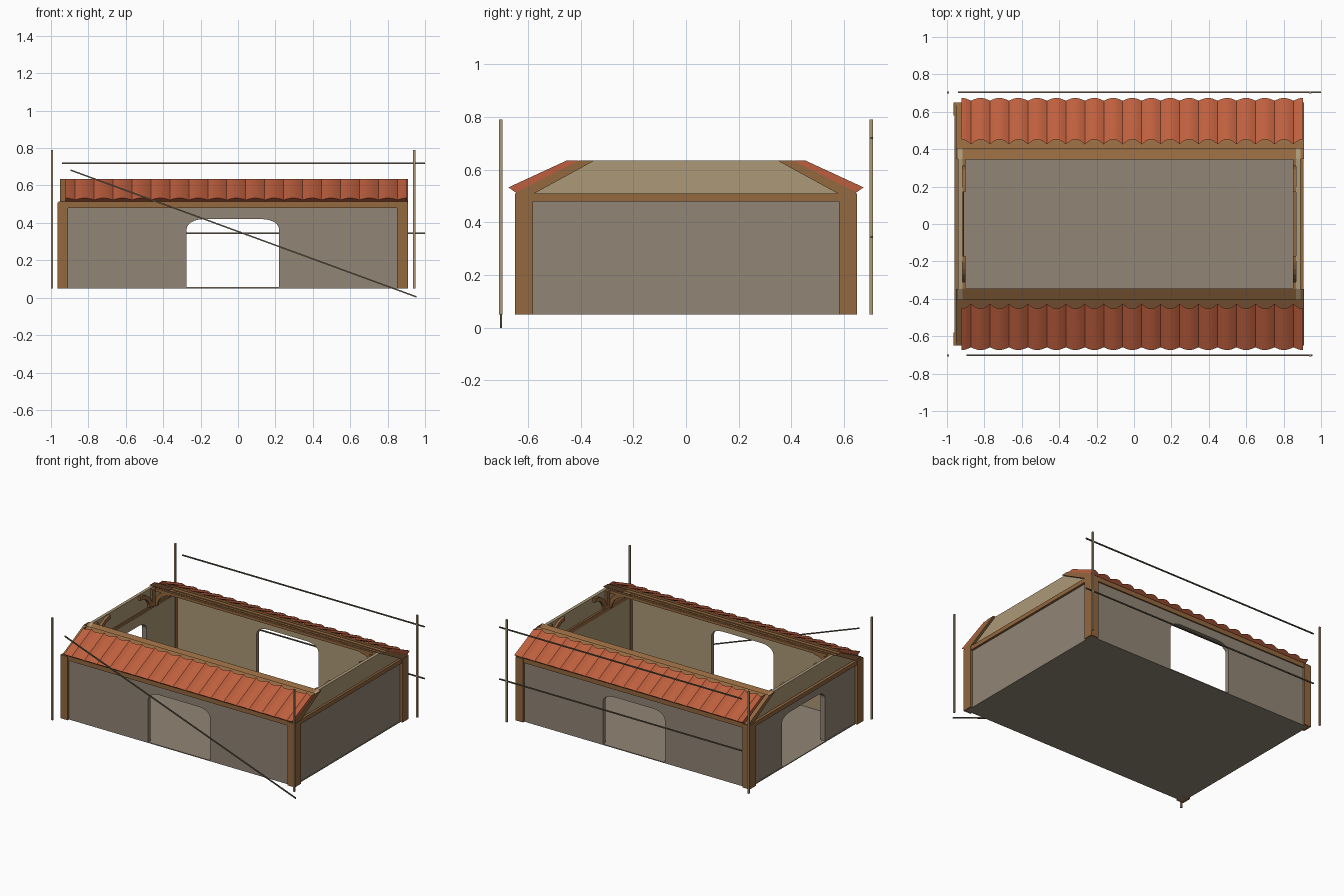
import bpy, bmesh, math
from mathutils import Vector

if "Cube" in bpy.data.objects:
    bpy.data.objects.remove(bpy.data.objects["Cube"])


def material(name, hexcode):
    def lin(c):
        c /= 255
        return c / 12.92 if c < 0.04045 else ((c + 0.055) / 1.055) ** 2.4
    m = bpy.data.materials.new(name)
    m.diffuse_color = [lin(int(hexcode[i:i + 2], 16)) for i in (0, 2, 4)] + [1]
    m.use_nodes = True
    m.node_tree.nodes["Principled BSDF"].inputs["Base Color"].default_value = m.diffuse_color
    return m


GREY = material("grey plaster", "918575")
CREAM = material("cream plaster", "AC9877")
BROWN = material("brown timber", "93683F")
ORANGE = material("orange tile", "BE5F3E")
ROPE = material("rope", "6A604F")


def finish(name, bm, mats, cap_fix=True):
    if cap_fix:
        bmesh.ops.recalc_face_normals(bm, faces=bm.faces)
    me = bpy.data.meshes.new(name)
    bm.to_mesh(me)
    bm.free()
    for m in mats:
        me.materials.append(m)
    ob = bpy.data.objects.new(name, me)
    bpy.context.collection.objects.link(ob)
    return ob


def prism(name, pts, axis, a, b, mats, inward=None):
    """Extrude a profile along x (profile y,z) or y (profile x,z)."""
    bm = bmesh.new()

    def place(p, d):
        return (d, p[0], p[1]) if axis == 'x' else (p[0], d, p[1])
    lo = [bm.verts.new(place(p, a)) for p in pts]
    hi = [bm.verts.new(place(p, b)) for p in pts]
    bm.faces.new(lo)
    bm.faces.new(hi)
    for i in range(len(pts)):
        j = (i + 1) % len(pts)
        bm.faces.new((lo[i], lo[j], hi[j], hi[i]))
    bmesh.ops.recalc_face_normals(bm, faces=bm.faces)
    if inward:
        for f in bm.faces:
            if f.normal.dot(Vector(inward)) > 0.9 and len(f.verts) == len(pts):
                f.material_index = 1
    bmesh.ops.triangulate(bm, faces=[f for f in bm.faces if len(f.verts) > 4])
    return finish(name, bm, mats)


def box(name, x0, x1, y0, y1, z0, z1, mat):
    return prism(name, [(x0, z0), (x1, z0), (x1, z1), (x0, z1)], 'y', y0, y1, [mat])


def wall_profile(u0, u1, door=None):
    pts = [(u0, 0.05)]
    if door:
        d0, d1 = door
        rx, rz, top, n = 0.09, 0.055, 0.42, 6
        pts.append((d0, 0.05))
        for i in range(n + 1):
            t = math.pi / 2 * i / n
            pts.append((d0 + rx - rx * math.cos(t), top - rz + rz * math.sin(t)))
        for i in range(n + 1):
            t = math.pi / 2 * i / n
            pts.append((d1 - rx + rx * math.sin(t), top - rz + rz * math.cos(t)))
        pts.append((d1, 0.05))
    return pts + [(u1, 0.05), (u1, 0.49), (u0, 0.49)]


# Floor and four walls
box("floor", -0.95, 0.895, -0.635, 0.635, 0.05, 0.056, GREY)
door = (-0.275, 0.22)
long_wall = wall_profile(-0.945, 0.89, door)
prism("front_wall", long_wall, 'y', -0.635, -0.605, [GREY, CREAM], (0, 1, 0))
prism("back_wall", long_wall, 'y', 0.605, 0.635, [GREY, CREAM], (0, -1, 0))
prism("left_wall", wall_profile(-0.63, 0.63, (-0.24, 0.255)), 'x', -0.945, -0.91,
      [GREY, CREAM], (1, 0, 0))
prism("right_wall", wall_profile(-0.63, 0.63), 'x', 0.855, 0.89,
      [GREY, CREAM], (-1, 0, 0))

# Corner posts and top beams
for sx, x0, x1 in (("left", -0.965, -0.908), ("right", 0.85, 0.91)):
    for sy, y0, y1 in (("front", -0.65, -0.58), ("back", 0.58, 0.65)):
        box(f"{sy}_{sx}_post", x0, x1, y0, y1, 0.05, 0.51, BROWN)
    box(f"{sx}_beam", x0 + 0.004, x1 - 0.004, -0.645, 0.645, 0.48, 0.51, BROWN)
for sy, y0, y1 in (("front", -0.645, -0.595), ("back", 0.595, 0.645)):
    box(f"{sy}_beam", -0.96, 0.905, y0, y1, 0.48, 0.513, BROWN)

# Truncated gables
gable = [(-0.585, 0.505), (0.585, 0.505), (0.347, 0.635), (-0.347, 0.635)]
prism("left_gable", gable, 'x', -0.94, -0.918, [CREAM])
prism("right_gable", gable, 'x', 0.867, 0.89, [CREAM])


def deck(name, s):
    """Hollow timber roof deck, open along the horizontal cut at the top."""
    bm = bmesh.new()
    prof = [(0.404, 0.635), (0.647, 0.514), (0.585, 0.505), (0.347, 0.635)]
    a = [bm.verts.new((-0.952, s * y, z)) for y, z in prof]
    b = [bm.verts.new((0.908, s * y, z)) for y, z in prof]
    for i in range(3):
        bm.faces.new((a[i], a[i + 1], b[i + 1], b[i]))
    bm.faces.new(a)
    bm.faces.new(b)
    finish(name, bm, [BROWN])


def tiles(name, s):
    """Corrugated tile layer above the deck."""
    bm = bmesh.new()
    waves, seg = 18, 8
    rows = []
    for i in range(waves * seg + 1):
        x = -0.922 + 1.825 * i / (waves * seg)
        t = 0.45 + 0.55 * abs(math.cos(math.pi * i / seg))
        rows.append([bm.verts.new((x, s * y, z)) for y, z in (
            (0.404, 0.634), (0.404 + 0.049 * t, 0.635),
            (0.647 + 0.027 * t, 0.514 + 0.019 * t), (0.647, 0.514))])
    for p, q in zip(rows, rows[1:]):
        for k in (1, 2, 3):
            j = (k + 1) % 4
            bm.faces.new((p[k], p[j], q[j], q[k]))
    bm.faces.new(rows[0])
    bm.faces.new(rows[-1])
    ob = finish(name, bm, [ORANGE])
    bpy.context.view_layer.objects.active = ob
    ob.select_set(True)
    bpy.ops.object.shade_smooth_by_angle(angle=math.radians(40))
    ob.select_set(False)


def brace(name, axis, p, q, a, b):
    """Curved timber bracket from post point p to beam point q."""
    outer, inner = [], []
    for i in range(7):
        t = math.pi / 2 * i / 6
        for lst, k in ((outer, 1.0), (inner, 0.78)):
            lst.append((q[0] + (p[0] - q[0]) * math.cos(t) * k,
                        p[1] + (q[1] - p[1]) * math.sin(t) * k))
    prism(name, outer + inner[::-1], axis, a, b, [BROWN])


for side, s in (("front", -1), ("back", 1)):
    deck(f"{side}_roof_deck", s)
    tiles(f"{side}_roof_tiles", s)
    y = sorted((s * 0.345, s * 0.36))
    box(f"{side}_purlin", -0.92, 0.87, y[0], y[1], 0.605, 0.626, BROWN)
    # Braces at each end
    for end, x, d in (("left", -0.918, 1), ("right", 0.867, -1)):
        brace(f"{side}_{end}_purlin_brace", 'y', (x, 0.50), (x + d * 0.13, 0.625), y[0], y[1])
        xs = sorted((x, x + d * 0.018))
        brace(f"{side}_{end}_gable_brace", 'x', (s * 0.31, 0.51), (s * 0.17, 0.63), *xs)
        ys = sorted((s * 0.31, s * 0.345))
        box(f"{side}_{end}_queen_post", xs[0], xs[1], ys[0], ys[1], 0.505, 0.63, BROWN)

# Fence poles around the house
for side, y in (("front", -0.703), ("back", 0.703)):
    for end, x in (("left", -0.994), ("right", 0.942)):
        box(f"{side}_{end}_pole", x - 0.006, x + 0.006, y - 0.006, y + 0.006, 0.05, 0.79, CREAM)


def rope(name, p, q, y):
    h = 0.004
    prism(name, [(p[0], p[1] - h), (q[0], q[1] - h), (q[0], q[1] + h), (p[0], p[1] + h)],
          'y', y - h, y + h, [ROPE])


# Two level ropes behind, one fallen rope in front
rope("upper_back_rope", (-0.94, 0.72), (1.0, 0.72), 0.704)
rope("lower_back_rope", (-0.94, 0.345), (1.0, 0.345), 0.704)
rope("fallen_front_rope", (-0.895, 0.682), (0.955, 0.004), -0.702)
